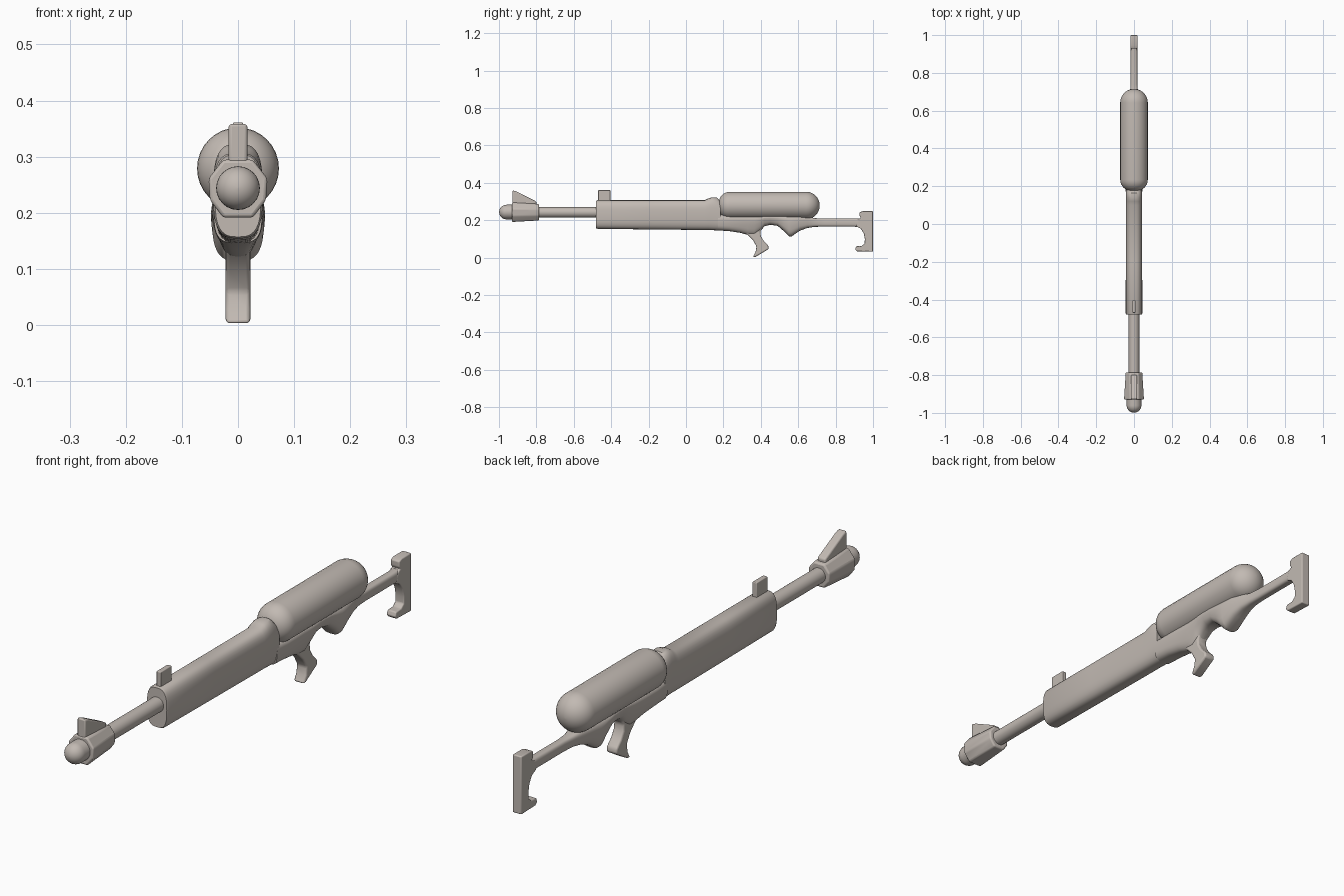
import bpy, bmesh, math
from mathutils import Vector

grey = bpy.data.materials.new("warm_grey")
grey.diffuse_color = (0.54, 0.49, 0.45, 1)


def finish(name, bm, bevel=0.0, segs=3, angle=40):
    bmesh.ops.remove_doubles(bm, verts=bm.verts, dist=1e-5)
    bmesh.ops.recalc_face_normals(bm, faces=bm.faces)
    me = bpy.data.meshes.new(name)
    bm.to_mesh(me)
    bm.free()
    ob = bpy.data.objects.new(name, me)
    bpy.context.collection.objects.link(ob)
    me.materials.append(grey)
    if bevel:
        m = ob.modifiers.new("bevel", 'BEVEL')
        m.width, m.segments, m.limit_method = bevel, segs, 'ANGLE'
    bpy.context.view_layer.objects.active = ob
    ob.select_set(True)
    bpy.ops.object.shade_smooth_by_angle(angle=math.radians(angle))
    ob.select_set(False)
    return ob


def skin(bm, rings):
    """Join closed rings of points into a capped tube."""
    rows = [[bm.verts.new(p) for p in r] for r in rings]
    n = len(rows[0])
    for a, b in zip(rows, rows[1:]):
        for i in range(n):
            bm.faces.new((a[i], a[(i + 1) % n], b[(i + 1) % n], b[i]))
    bm.faces.new(rows[0])
    bm.faces.new(rows[-1])


def turned(name, profile, z, n=32):
    """Round part along y from (y, radius) points."""
    bm = bmesh.new()
    skin(bm, [[(r * math.cos(2 * math.pi * i / n), y, z + r * math.sin(2 * math.pi * i / n))
               for i in range(n)] for y, r in profile])
    return finish(name, bm)


def loft(name, sections, power=3.0, n=32, bevel=0.0):
    """Rounded sections along y: (y, top half width, bottom half width, z top, z bottom)."""
    rings = []
    for y, wt, wb, zt, zb in sections:
        ring = []
        for i in range(n):
            a = 2 * math.pi * i / n
            c, s = math.cos(a), math.sin(a)
            u = math.copysign(abs(c) ** (2 / power), c)
            v = math.copysign(abs(s) ** (2 / power), s)
            w = wb + (wt - wb) * (v + 1) / 2
            ring.append((u * w, y, (zt + zb) / 2 + v * (zt - zb) / 2))
        rings.append(ring)
    bm = bmesh.new()
    skin(bm, rings)
    return finish(name, bm, bevel)


def plate(name, outline, half, bevel=0.006):
    """Side outline of (y, z) points extruded across x."""
    bm = bmesh.new()
    skin(bm, [[(x, y, z) for y, z in outline] for x in (-half, half)])
    return finish(name, bm, bevel)


def arc(y, r, start, end, steps, core=0.0):
    """Quarter arc of (y, radius) profile points."""
    out = []
    for i in range(steps + 1):
        a = math.radians(start + (end - start) * i / steps)
        out.append((y + r * math.cos(a), core + r * math.sin(a)))
    return out


# Air tank above the frame
turned("air_tank", arc(0.235, 0.06, 179, 90, 8, 0.013) + arc(0.642, 0.073, 90, 1, 10), 0.279)

# Barrel and rounded muzzle
turned("barrel", [(-0.83, 0.028), (-0.46, 0.028)], 0.242, 24)
turned("muzzle_tip", arc(-0.96, 0.039, 179, 90, 8) + [(-0.90, 0.039)], 0.244, 24)

# Faceted muzzle collar
bm = bmesh.new()
rings = []
for y, w, h in ((-0.93, 0.053, 0.052), (-0.785, 0.044, 0.044)):
    rings.append([(w * u, y, 0.243 + h * v) for u, v in
                  ((1, 0.35), (0.5, 1), (-0.5, 1), (-1, 0.35),
                   (-0.95, -0.4), (-0.5, -1), (0.5, -1), (0.95, -0.4))])
skin(bm, rings)
finish("muzzle_collar", bm, 0.006)

# Sights
plate("front_fin", [(-0.928, 0.26), (-0.928, 0.36), (-0.905, 0.353), (-0.80, 0.30), (-0.80, 0.26)], 0.017)
plate("top_sight", [(-0.47, 0.28), (-0.47, 0.361), (-0.405, 0.361), (-0.405, 0.28)], 0.009, 0.003)

# Long receiver body
loft("receiver", [
    (-0.48, 0.041, 0.041, 0.304, 0.157),
    (-0.473, 0.044, 0.044, 0.307, 0.154),
    (-0.2, 0.044, 0.043, 0.307, 0.151),
    (0.10, 0.045, 0.042, 0.307, 0.148),
    (0.12, 0.045, 0.042, 0.317, 0.148),
    (0.14, 0.045, 0.042, 0.323, 0.147),
    (0.165, 0.045, 0.042, 0.321, 0.146),
    (0.185, 0.044, 0.042, 0.30, 0.145)])

# Frame below the tank, tapering into the stock rod
loft("frame", [
    (0.17, 0.046, 0.040, 0.232, 0.146),
    (0.23, 0.051, 0.038, 0.228, 0.142),
    (0.29, 0.052, 0.032, 0.228, 0.133),
    (0.33, 0.052, 0.027, 0.228, 0.122),
    (0.365, 0.052, 0.024, 0.228, 0.118),
    (0.395, 0.052, 0.024, 0.228, 0.140),
    (0.42, 0.052, 0.028, 0.228, 0.168),
    (0.45, 0.052, 0.032, 0.228, 0.176),
    (0.49, 0.052, 0.036, 0.228, 0.170),
    (0.525, 0.053, 0.039, 0.228, 0.140),
    (0.55, 0.053, 0.040, 0.228, 0.114),
    (0.565, 0.052, 0.040, 0.228, 0.114),
    (0.61, 0.046, 0.036, 0.226, 0.145),
    (0.65, 0.034, 0.028, 0.220, 0.159),
    (0.69, 0.022, 0.021, 0.211, 0.165),
    (0.74, 0.018, 0.018, 0.209, 0.166),
    (0.90, 0.018, 0.018, 0.209, 0.166),
    (0.96, 0.018, 0.018, 0.212, 0.155)], power=3.2)

# Slanted hand grip
plate("grip", [(0.30, 0.145), (0.33, 0.122), (0.358, 0.094), (0.377, 0.06), (0.372, 0.03),
               (0.358, 0.003), (0.372, 0.004), (0.442, 0.046), (0.44, 0.065), (0.415, 0.09),
               (0.40, 0.115), (0.397, 0.14), (0.415, 0.172)], 0.022, 0.007)

# Shoulder stock with hooked toe
plate("stock", [(1.0, 0.032), (1.0, 0.249), (0.945, 0.249), (0.928, 0.243), (0.928, 0.222),
                (0.935, 0.212), (0.92, 0.205), (0.91, 0.167), (0.935, 0.155), (0.95, 0.13),
                (0.956, 0.10), (0.955, 0.075), (0.94, 0.063), (0.91, 0.061), (0.904, 0.045),
                (0.914, 0.034)], 0.0185, 0.004)
